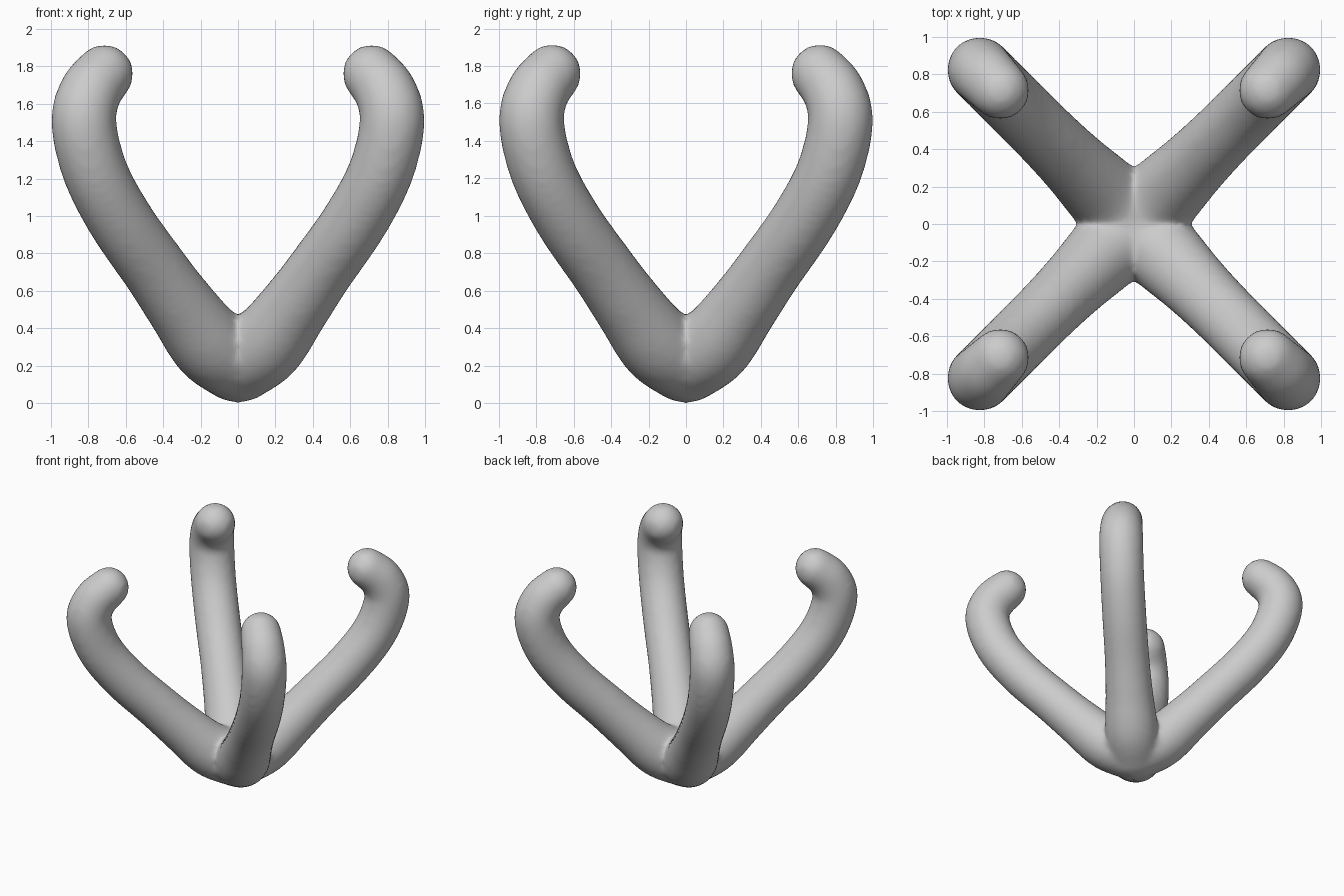
import bpy, bmesh, math
from mathutils import Vector, Matrix

if "Cube" in bpy.data.objects:
    bpy.data.objects.remove(bpy.data.objects["Cube"])

# Arm centre line: offset along x (and equally y), height, radius
PATH = [(0, .222, .222), (.15, .315, .213), (.30, .51, .19), (.445, .715, .178),
        (.63, .98, .176), (.765, 1.24, .175), (.825, 1.5, .175),
        (.79, 1.66, .168), (.715, 1.76, .158)]
SIDES, STEPS = 24, 6


def smooth_path(pts):
    """Catmull-Rom interpolation through the path points."""
    p = [Vector(q) for q in pts]
    p = [2 * p[0] - p[1]] + p + [2 * p[-1] - p[-2]]
    out = []
    for i in range(1, len(p) - 2):
        a, b, c, d = p[i - 1:i + 3]
        for s in range(STEPS):
            t = s / STEPS
            out.append(.5 * (2 * b + (c - a) * t + (2 * a - 5 * b + 4 * c - d) * t * t
                             + (3 * b - a - 3 * c + d) * t ** 3))
    return out + [p[-2]]


def add_arm(bm, angle):
    """Round tapered tube with a ball at its tip, turned about z."""
    path = smooth_path(PATH)
    rot = Matrix.Rotation(angle, 3, 'Z')
    centres = [Vector((q.x * math.sqrt(2), 0, q.y)) for q in path]
    side = Vector((0, 1, 0))
    rings = []
    for i, c in enumerate(centres):
        tangent = (centres[min(i + 1, len(centres) - 1)] - centres[max(i - 1, 0)]).normalized()
        normal = tangent.cross(side)
        ring = []
        for k in range(SIDES):
            a = 2 * math.pi * k / SIDES
            ring.append(bm.verts.new(rot @ (c + path[i].z * (math.cos(a) * side + math.sin(a) * normal))))
        rings.append(ring)
    for r0, r1 in zip(rings, rings[1:]):
        for k in range(SIDES):
            j = (k + 1) % SIDES
            bm.faces.new((r0[k], r0[j], r1[j], r1[k]))
    bm.faces.new(rings[0][::-1])
    bm.faces.new(rings[-1])
    bmesh.ops.create_icosphere(bm, subdivisions=3, radius=path[-1].z,
                               matrix=Matrix.Translation(rot @ centres[-1]))


# Four arms around a rounded base
bm = bmesh.new()
for n in range(4):
    add_arm(bm, math.radians(45 + 90 * n))
bmesh.ops.create_icosphere(bm, subdivisions=3, radius=PATH[0][2],
                           matrix=Matrix.Translation((0, 0, PATH[0][1])))
bmesh.ops.recalc_face_normals(bm, faces=bm.faces)
mesh = bpy.data.meshes.new("four_arm_claw")
bm.to_mesh(mesh)
bm.free()
claw = bpy.data.objects.new("four_arm_claw", mesh)
bpy.context.collection.objects.link(claw)

# Fuse the arms and soften the joint
remesh = claw.modifiers.new("fuse", 'REMESH')
remesh.mode = 'VOXEL'
remesh.voxel_size = .025
remesh.use_smooth_shade = True
soften = claw.modifiers.new("soften", 'SMOOTH')
soften.factor = .5
soften.iterations = 10
